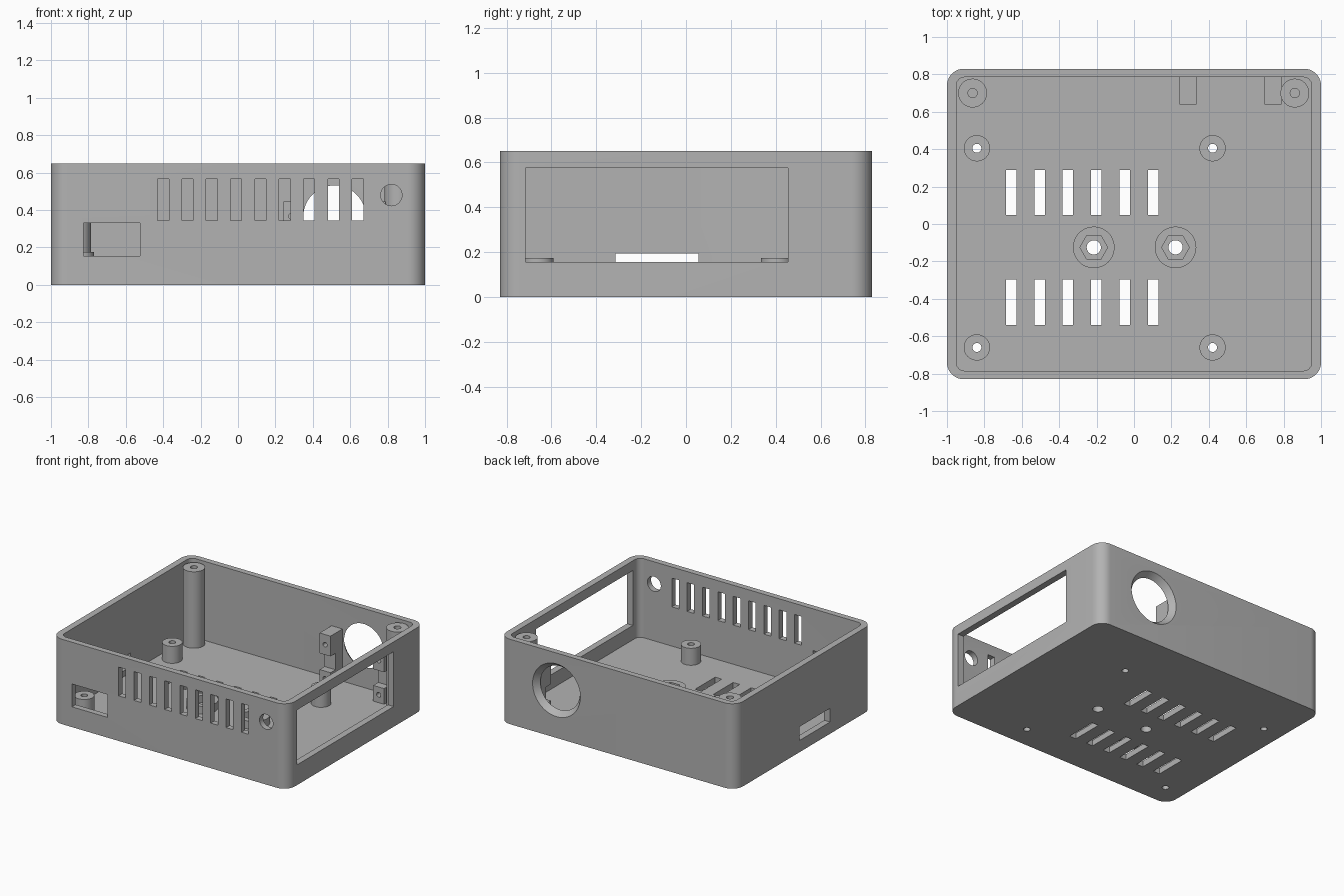
import bpy, bmesh, math
from mathutils import Matrix

if "Cube" in bpy.data.objects:
    bpy.data.objects.remove(bpy.data.objects["Cube"], do_unlink=True)

grey = bpy.data.materials.new("case grey")
grey.use_nodes = True
grey.diffuse_color = (0.45, 0.45, 0.45, 1)
grey.node_tree.nodes["Principled BSDF"].inputs["Base Color"].default_value = grey.diffuse_color

FLOOR, TOP, WALL, HX, HY = 0.045, 0.65, 0.05, 1.0, 0.83


def box(bm, x0, x1, y0, y1, z0, z1):
    m = Matrix.Translation(((x0 + x1) / 2, (y0 + y1) / 2, (z0 + z1) / 2))
    bmesh.ops.create_cube(bm, size=1, matrix=m @ Matrix.Diagonal((x1 - x0, y1 - y0, z1 - z0, 1)))


def rod(bm, x, y, z0, z1, r, n=48):
    bmesh.ops.create_cone(bm, cap_ends=True, segments=n, radius1=r, radius2=r, depth=z1 - z0,
                          matrix=Matrix.Translation((x, y, (z0 + z1) / 2)))


def rod_y(bm, x, z, y0, y1, r0, r1, n=48):
    m = Matrix.Translation((x, (y0 + y1) / 2, z)) @ Matrix.Rotation(-math.pi / 2, 4, 'X')
    bmesh.ops.create_cone(bm, cap_ends=True, segments=n, radius1=r0, radius2=r1, depth=y1 - y0, matrix=m)


def prism(bm, points, vec):
    face = bm.faces.new([bm.verts.new(p) for p in points])
    top = bmesh.ops.extrude_face_region(bm, geom=[face])["geom"]
    bmesh.ops.translate(bm, vec=vec, verts=[v for v in top if isinstance(v, bmesh.types.BMVert)])
    bmesh.ops.recalc_face_normals(bm, faces=bm.faces[:])


def rounded_block(bm, hx, hy, r, z0, z1, n=10):
    pts = []
    for k, (sx, sy) in enumerate([(1, 1), (-1, 1), (-1, -1), (1, -1)]):
        for i in range(n + 1):
            a = (k + i / n) * math.pi / 2
            pts.append((sx * (hx - r) + r * math.cos(a), sy * (hy - r) + r * math.sin(a), z0))
    prism(bm, pts, (0, 0, z1 - z0))


def finish(name, bm):
    mesh = bpy.data.meshes.new(name)
    bm.to_mesh(mesh)
    bm.free()
    mesh.materials.append(grey)
    ob = bpy.data.objects.new(name, mesh)
    bpy.context.collection.objects.link(ob)
    return ob


def activate(ob):
    bpy.ops.object.select_all(action='DESELECT')
    ob.select_set(True)
    bpy.context.view_layer.objects.active = ob


def cut(ob, *cutters):
    activate(ob)
    for c in cutters:
        mod = ob.modifiers.new("cut", 'BOOLEAN')
        mod.object, mod.operation, mod.solver = c, 'DIFFERENCE', 'EXACT'
        bpy.ops.object.modifier_apply(modifier=mod.name)


standoffs = [(x, y) for x in (-0.84, 0.42) for y in (-0.66, 0.405)]
bosses = [(-0.215, -0.125), (0.222, -0.125)]
posts = [(-0.863, 0.7), (0.86, 0.7)]
brackets = [0.243, 0.697]

# Cutter for the hollow inside
bm = bmesh.new()
rounded_block(bm, HX - WALL, HY - WALL + 0.005, 0.045, FLOOR, 1)
cavity = finish("cavity_cutter", bm)

# Cutter for wall openings and floor vents
bm = bmesh.new()
for i in range(9):
    x = -0.4 + 0.13 * i
    box(bm, x - 0.03, x + 0.03, -1, -0.7, 0.345, 0.565)
for i in range(6):
    x = -0.657 + 0.152 * i
    for y in (-0.54, 0.047):
        box(bm, x - 0.028, x + 0.028, y, y + 0.242, -0.1, 0.09)
box(bm, -0.825, -0.525, -1, -0.7, 0.155, 0.33)
box(bm, 0.9, 1.1, -0.715, 0.455, 0.155, 0.575)
box(bm, -1.1, -0.9, -0.315, 0.055, 0.09, 0.195)
rod_y(bm, 0.82, 0.48, -1, -0.7, 0.057, 0.057)
rod_y(bm, 0.516, 0.365, HY - WALL - 0.01, HY + 0.01, 0.155, 0.21, 64)
openings = finish("openings_cutter", bm)

# Cutter for vertical screw holes
bm = bmesh.new()
for x, y in standoffs:
    rod(bm, x, y, -0.1, 0.3, 0.024, 24)
for x, y in bosses:
    rod(bm, x, y, -0.1, 0.3, 0.038, 32)
for x, y in posts:
    rod(bm, x, y, 0.35, 0.8, 0.025, 24)
drills = finish("drill_cutter", bm)

# Cutter for nut pockets
bm = bmesh.new()
for x, y in bosses:
    hexagon = [(x + 0.074 * math.cos(i * math.pi / 3), y + 0.074 * math.sin(i * math.pi / 3), 0.05)
               for i in range(6)]
    prism(bm, hexagon, (0, 0, 0.3))
pockets = finish("nut_cutter", bm)

# Cutter for bracket screw holes
bm = bmesh.new()
for x in brackets:
    for z in (0.367, 0.105):
        rod_y(bm, x + 0.046, z, 0.55, 0.72, 0.018, 0.018, 20)
bracket_drills = finish("bracket_drill_cutter", bm)

# Case shell
bm = bmesh.new()
rounded_block(bm, HX, HY, 0.09, 0, TOP)
case = finish("case_shell", bm)
cut(case, cavity, openings, drills)
parts = [case]

# Board standoffs, nut bosses and lid posts
for name, places, r, top in (("board_standoff", standoffs, 0.07, 0.175),
                             ("nut_boss", bosses, 0.111, 0.105),
                             ("lid_post", posts, 0.077, 0.63)):
    for i, (x, y) in enumerate(places):
        bm = bmesh.new()
        rod(bm, x, y, FLOOR, top, r)
        ob = finish(f"{name}_{i + 1}", bm)
        cut(ob, *([drills, pockets] if name == "nut_boss" else [drills]))
        parts.append(ob)

# Stepped mounting brackets on the back wall
back = HY - WALL + 0.005
profile = [(back, FLOOR), (0.64, FLOOR), (0.64, 0.165), (0.7, 0.165),
           (0.7, 0.29), (0.64, 0.29), (0.64, 0.445), (back, 0.445)]
for i, x in enumerate(brackets):
    bm = bmesh.new()
    prism(bm, [(x, y, z) for y, z in profile], (0.092, 0, 0))
    ob = finish(f"socket_bracket_{i + 1}", bm)
    cut(ob, bracket_drills)
    parts.append(ob)

for ob in parts:
    activate(ob)
    bpy.ops.object.shade_smooth_by_angle(angle=math.radians(30))

for c in (cavity, openings, drills, pockets, bracket_drills):
    bpy.data.objects.remove(c, do_unlink=True)
